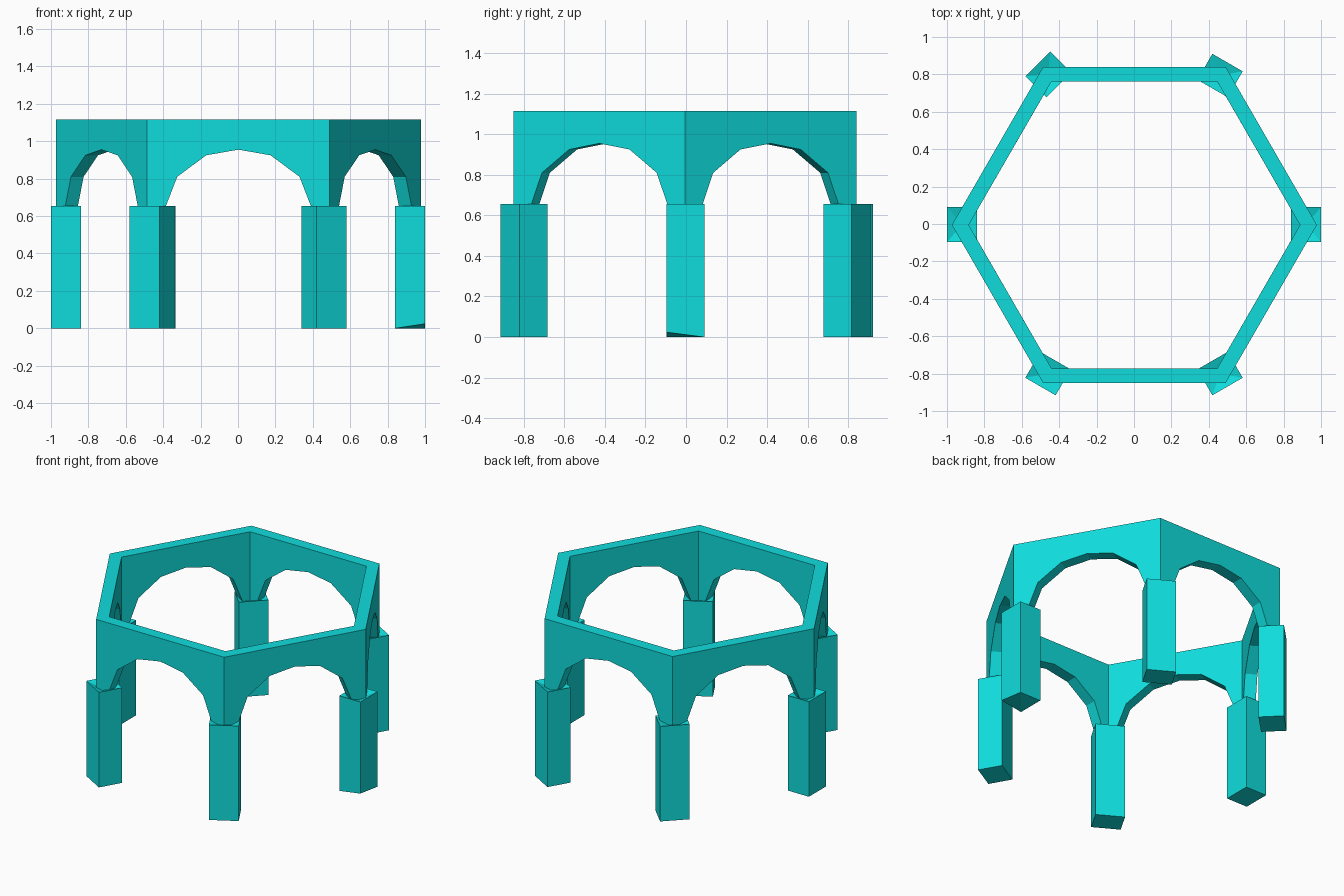
import bpy, bmesh
from math import radians, sin, cos
from mathutils import Matrix, Vector

cube = bpy.data.objects.get("Cube")
if cube:
    bpy.data.objects.remove(cube)

# Single flat colour
teal = bpy.data.materials.new("turquoise")
teal.use_nodes = True
colour = (0.005, 0.72, 0.72, 1)
teal.diffuse_color = colour
teal.node_tree.nodes["Principled BSDF"].inputs["Base Color"].default_value = colour

TOP, FOOT, SEAT = 1.115, 0.63, 0.655
OUTER, INNER = 0.845, 0.767          # wall distances from the centre
OUTER_HALF, INNER_HALF = 0.488, 0.443


def finish(bm, name):
    bmesh.ops.recalc_face_normals(bm, faces=bm.faces)
    mesh = bpy.data.meshes.new(name)
    bm.to_mesh(mesh)
    bm.free()
    mesh.materials.append(teal)
    obj = bpy.data.objects.new(name, mesh)
    bpy.context.collection.objects.link(obj)
    return obj


# Hexagonal ring of six mitred arched walls
half_arch = [(0.40, FOOT), (0.385, 0.66), (0.327, 0.81), (0.172, 0.925)]
arch = half_arch + [(0, 0.955)] + [(-x, z) for x, z in reversed(half_arch)]
bm = bmesh.new()
for i in range(6):
    turn = Matrix.Rotation(radians(60 * i), 4, 'Z')

    def outline(dist, half):
        pts = arch + [(-half, FOOT), (-half, TOP), (half, TOP), (half, FOOT)]
        return [bm.verts.new(turn @ Vector((x, -dist, z))) for x, z in pts]

    front, back = outline(OUTER, OUTER_HALF), outline(INNER, INNER_HALF)
    bm.faces.new(front)
    bm.faces.new(reversed(back))
    n, a = len(front), len(arch)
    for j in range(n):
        if j in (a, a + 2):          # mitre ends stay open and weld together
            continue
        k = (j + 1) % n
        bm.faces.new((front[j], back[j], back[k], front[k]))
bmesh.ops.remove_doubles(bm, verts=bm.verts, dist=0.003)
ring = finish(bm, "arched_ring")
ring.location = (0.002, -0.005, 0)


# Pillars with slightly sunken tops
def pillar(name, angle, centre, chipped=False):
    bm = bmesh.new()
    bmesh.ops.create_cube(bm, size=1)
    bmesh.ops.scale(bm, vec=(0.16, 0.187, SEAT), verts=bm.verts)
    bmesh.ops.translate(bm, vec=(0, 0, SEAT / 2), verts=bm.verts)
    top = [f for f in bm.faces if f.normal.z > 0.5]
    hollow = bmesh.ops.poke(bm, faces=top)["verts"][0]
    hollow.co.z -= 0.03
    if chipped:                      # one lifted bottom corner
        low = [v for v in bm.verts if v.co.z < 0.01]
        corner = next(v for v in low if v.co.x > 0 and v.co.y < 0)
        sides = [v for v in low if v.co.x * v.co.y > 0]
        bmesh.ops.connect_verts(bm, verts=sides)
        corner.co.z = 0.024
    obj = finish(bm, name)
    obj.location = (*centre, 0)
    obj.rotation_euler.z = radians(angle)


names = ["left", "back_left", "back_right", "right", "front_right", "front_left"]
for i, side in enumerate(names):
    a = radians(60 * i)
    centre = (0.92 * cos(a), 0.92 * sin(a) - 0.003)
    angle = 60 * i
    if side == "back_right":         # this pillar is turned further round
        centre, angle = (-0.458, 0.80), 135
    pillar(side + "_pillar", angle, centre, side == "left")
